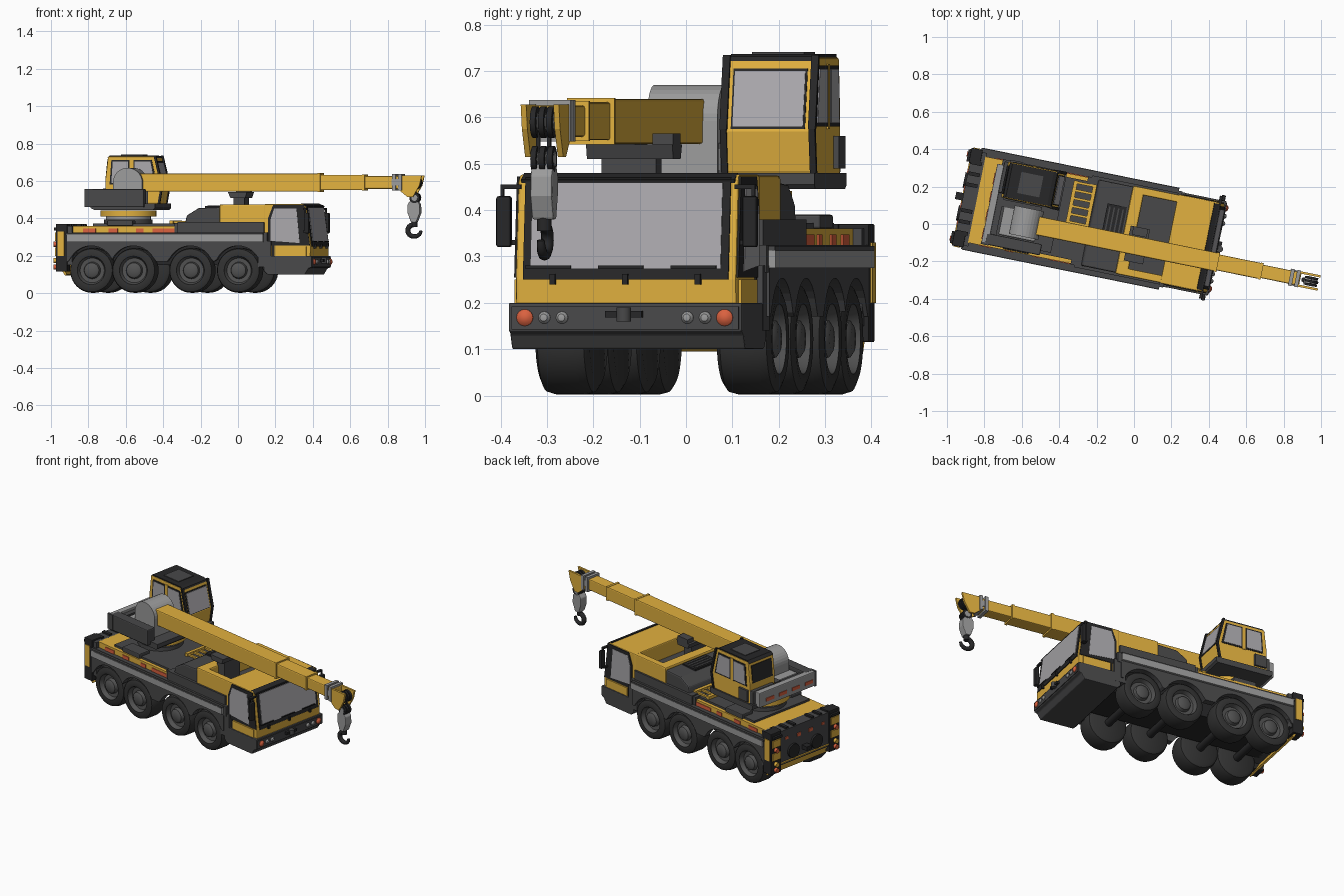
import bpy, bmesh, math
from mathutils import Matrix, Vector

if "Cube" in bpy.data.objects:
    bpy.data.objects.remove(bpy.data.objects["Cube"])

# Truck is modelled along local x (front = +x), then turned to its final heading
ROOT = Matrix.Translation((-0.008, -0.039, 0)) @ Matrix.Rotation(math.radians(-11.5), 4, 'Z')

def mat(name, r, g, b):
    m = bpy.data.materials.new(name)
    m.diffuse_color = (r, g, b, 1)
    m.use_nodes = True
    m.node_tree.nodes["Principled BSDF"].inputs["Base Color"].default_value = m.diffuse_color
    return m

YEL = mat("crane_yellow", 0.76, 0.44, 0.05)
DARK = mat("dark_grey", 0.065, 0.065, 0.067)
BLACK = mat("black", 0.02, 0.02, 0.021)
TYRE = mat("tyre_rubber", 0.032, 0.032, 0.032)
RIM = mat("rim_grey", 0.085, 0.085, 0.085)
LIGHT = mat("light_grey", 0.33, 0.33, 0.33)
GLASS = mat("window_glass", 0.40, 0.39, 0.41)
RED = mat("signal_red", 0.70, 0.12, 0.05)

def finish(name, bm, m, bevel=0, smooth=False):
    bmesh.ops.remove_doubles(bm, verts=bm.verts, dist=1e-6)
    bmesh.ops.recalc_face_normals(bm, faces=bm.faces)
    me = bpy.data.meshes.new(name)
    bm.to_mesh(me)
    bm.free()
    o = bpy.data.objects.new(name, me)
    bpy.context.collection.objects.link(o)
    me.materials.append(m)
    # the operator cab group sits slightly back and to the left
    o.matrix_world = ROOT @ Matrix.Translation((-.025, .008, 0)) if name.startswith("operator") else ROOT
    if bevel:
        b = o.modifiers.new("bevel", 'BEVEL')
        b.width, b.segments, b.limit_method = bevel, 2, 'ANGLE'
    if smooth:
        bpy.ops.object.select_all(action='DESELECT')
        o.select_set(True)
        bpy.context.view_layer.objects.active = o
        bpy.ops.object.shade_smooth_by_angle(angle=math.radians(35))
    return o

def prism(name, pts, v0, v1, m, bevel=0):
    """Side profile (x, z) extruded across the width."""
    bm = bmesh.new()
    f = bm.faces.new([bm.verts.new((x, v0, z)) for x, z in pts])
    r = bmesh.ops.extrude_face_region(bm, geom=[f])
    bmesh.ops.translate(bm, vec=(0, v1 - v0, 0), verts=[g for g in r["geom"] if isinstance(g, bmesh.types.BMVert)])
    return finish(name, bm, m, bevel)

def box(name, x0, x1, y0, y1, z0, z1, m, bevel=0):
    return prism(name, [(x0, z0), (x1, z0), (x1, z1), (x0, z1)], y0, y1, m, bevel)

def lathe(name, prof, c, m, axis='Y', n=40):
    """Profile of (radius, offset) spun round an axis through c."""
    bm = bmesh.new()
    vs = [bm.verts.new((r, 0, h)) for r, h in prof]
    es = [bm.edges.new(p) for p in zip(vs, vs[1:])]
    bmesh.ops.spin(bm, geom=vs + es, cent=(0, 0, 0), axis=(0, 0, 1), angle=2 * math.pi, steps=n)
    rot = Vector({'X': (1, 0, 0), 'Y': (0, 1, 0), '-Y': (0, -1, 0), 'Z': (0, 0, 1)}[axis])
    bmesh.ops.transform(bm, matrix=Matrix.Translation(c) @ rot.to_track_quat('Z', 'Y').to_matrix().to_4x4(), verts=bm.verts)
    return finish(name, bm, m, smooth=True)

def cyl(name, c, r, h, m, axis='Y', n=24):
    return lathe(name, [(0, -h / 2), (r, -h / 2), (r, h / 2), (0, h / 2)], c, m, axis, n)

def side_plate(name, pts, y, s, m, t=0.006):
    return prism(name, pts, s * y, s * (y + t), m)

# Wheels, axles and arched skirts
AX = (-0.74, -0.51, -0.199, 0.061)
for i, ax in enumerate(AX):
    for s, a in ((1, 'Y'), (-1, '-Y')):
        lathe(f"tyre_{i}", [(0, -.12), (.1, -.12), (.115, -.11), (.12, -.09), (.12, -.028), (.114, -.008), (.096, 0), (.076, -.002), (.07, -.02)],
              (ax, s * .26, .122), TYRE, a)
        lathe(f"rim_{i}", [(.075, -.003), (.066, -.028), (.045, -.03), (.04, -.01), (.028, -.002), (0, -.002)], (ax, s * .26, .122), RIM, a)
    cyl(f"axle_{i}", (ax, 0, .122), .022, .36, BLACK)
def skirt_z(x):
    return max([.17] + [.125 + math.sqrt(max(0, .128 ** 2 - (x - a) ** 2)) for a in AX])
xs = [-.88 + i * 1.08 / 72 for i in range(73)]
for s in (1, -1):
    prism("wheel_arch_skirt", [(x, skirt_z(x)) for x in xs] + [(.2, .28), (-.88, .28)], s * .225, s * .264, DARK)
    box("side_rail", -.87, .2, s * .23, s * .278, .275, .313, LIGHT)
    box("front_step", .17, .24, s * .2, s * .258, .14, .28, DARK)

# Chassis and deck
box("chassis", -.9, .25, -.13, .13, .15, .31, BLACK)
box("deck_base", -.9, .22, -.262, .262, .265, .325, DARK)
box("deck_edge", -.88, .2, -.276, .276, .312, .322, DARK)
box("yellow_deck", -.85, -.26, -.235, .235, .32, .36, YEL)
box("deck_walkway", -.74, -.26, -.215, .215, .355, .372, DARK)
for s in (1, -1):
    for x0, x1 in ((-.79, -.72), (-.65, -.6), (-.5, -.46), (-.41, -.27)):
        side_plate("deck_red_marker", [(x0, .324), (x1, .324), (x1, .347), (x0, .347)], .235, s, RED, .004)
    box("deck_locker", -.66, -.52, s * .15, s * .23, .36, .39, DARK, .005)
    box("deck_edge_box", -.27, .2, s * .2, s * .25, .32, .38, DARK)
box("front_deck", -.29, .2, -.24, .24, .32, .375, DARK)

# Engine cover, hatch, and yellow hollow housing behind the driving cab
prism("engine_cover", [(-.235, .37), (-.225, .415), (-.16, .455), (-.04, .46), (-.04, .37)], -.235, .235, DARK, .008)
box("engine_hatch", -.16, -.055, -.06, .12, .455, .466, BLACK)
for i in range(4):
    box("hatch_slat", -.148 + i * .024, -.14 + i * .024, -.045, .105, .466, .468, DARK)
box("housing_rear_wall", -.045, .02, -.24, .24, .37, .475, YEL, .008)
for s in (1, -1):
    box("housing_side_wall", -.03, .21, s * .2, s * .24, .375, .475, YEL, .006)
box("housing_floor", .0, .21, -.21, .21, .37, .38, DARK)
# Ladder lying on the deck
for x in (-.36, -.255):
    box("ladder_rail", x, x + .02, -.03, .205, .372, .39, YEL)
for i in range(6):
    box("ladder_rung", -.36, -.24, -.025 + i * .043, -.012 + i * .043, .376, .386, YEL)

# Driving cab
fx = lambda z: .455 - (z - .25) * .133
prism("driving_cab", [(.2, .19), (.452, .19), (.455, .25), (fx(.465), .465), (.41, .477), (.2, .477)], -.243, .243, YEL, .006)
def screen(name, z0, z1, w, d0, d1, m):
    prism(name, [(fx(z0) + d0, z0), (fx(z0) + d1, z0), (fx(z1) + d1, z1), (fx(z1) + d0, z1)], -w, w, m)
screen("windscreen_frame", .25, .47, .226, -.003, .005, BLACK)
screen("windscreen_glass", .274, .458, .209, 0, .008, GLASS)
for y in (-.16, .0, .16):
    box("wiper_arm", fx(.26), fx(.26) + .014, y - .006, y + .006, .24, .262, BLACK)
    box("wiper_blade", fx(.275) + .002, fx(.275) + .012, y - .06, y + .04, .274, .28, BLACK)
prism("front_visor", [(.395, .472), (.43, .458), (.434, .466), (.40, .48)], -.235, .235, BLACK)
for s in (1, -1):
    side_plate("door_frame", [(.222, .255), (.45, .255), (.42, .472), (.25, .472), (.222, .40)], .241, s, BLACK)
    side_plate("door_glass", [(.235, .28), (.395, .268), (.378, .452), (.255, .452), (.235, .39)], .243, s, GLASS)
    side_plate("lower_door", [(.26, .19), (.43, .19), (.43, .25), (.26, .25)], .24, s, YEL, .01)
    side_plate("door_gap", [(.245, .19), (.256, .19), (.256, .26), (.245, .26)], .24, s, BLACK)
    # Mirrors
    box("mirror", .43, .452, s * .255, s * .287, .32, .43, BLACK, .005)
    for z in (.325, .445):
        box("mirror_arm", .42, .436, s * .235, s * .28, z, z + .01, BLACK)
    box("mirror_post", .428, .436, s * .273, s * .28, .325, .455, BLACK)
# Front bumper with lamps and tow bracket
prism("front_bumper", [(.2, .12), (.22, .1), (.425, .1), (.445, .132), (.462, .138), (.462, .2), (.2, .2)], -.257, .257, DARK, .004)
box("bumper_panel", .46, .466, -.25, .25, .142, .192, DARK)
for s in (1, -1):
    for y, r, m in ((.22, .018, RED), (.177, .013, LIGHT), (.138, .013, LIGHT)):
        lathe("front_lamp", [(0, .012), (r * .6, .01), (r, .003), (r, -.006), (0, -.006)], (.466, s * y, .168), m, 'X', 16)
box("tow_bracket", .46, .482, -.04, .04, .168, .182, BLACK)
cyl("tow_pin", (.478, 0, .175), .016, .03, DARK, 'Z', 16)

# Rear end
box("rear_panel", -.925, -.845, -.255, .255, .15, .36, DARK)
prism("rear_underrun", [(-.93, .165), (-.885, .095), (-.875, .1), (-.915, .172)], -.25, .25, YEL)
for s in (1, -1):
    box("rear_pillar", -.932, -.87, s * .185, s * .266, .115, .37, BLACK, .004)
    for z in (.2, .28):
        prism("rear_warning_stripe", [(-.938, z), (-.93, z), (-.93, z + .045), (-.938, z + .045)], s * .195, s * .258, YEL)
    side_plate("side_warning_stripe", [(-.922, .2), (-.885, .2), (-.885, .33), (-.922, .33)], .266, s, YEL, .004)
    for z, m in ((.14, RED), (.175, YEL), (.262, RED)):
        cyl("rear_lamp", (-.94, s * .23, z), .014, .02, m, 'X', 16)
    cyl("rear_round_port", (-.93, s * .09, .215), .042, .014, BLACK, 'X')
    box("rear_marker", -.93, -.92, s * .03, s * .06, .29, .31, RED)
    box("rear_marker_outer", -.93, -.92, s * .13, s * .15, .30, .315, RED)
    box("rear_tread", -.945, -.925, s * .19, s * .255, .335, .35, BLACK)
    for i in range(3):
        box("rear_rib", -.92, -.86, s * (.06 + i * .06), s * (.08 + i * .06), .358, .37, BLACK)
box("rear_tow_hitch", -.965, -.92, -.02, .02, .2, .225, BLACK)

# Turntable and upper platform
cyl("turntable_base", (-.59, 0, .38), .13, .03, DARK, 'Z', 40)
cyl("turntable_bearing", (-.59, 0, .4), .12, .025, LIGHT, 'Z', 40)
cyl("turntable_ring", (-.59, 0, .426), .15, .03, YEL, 'Z', 40)
prism("upper_platform", [(-.755, .455), (-.735, .445), (-.415, .445), (-.405, .455), (-.405, .48), (-.755, .48)], -.2, .24, DARK)
box("platform_side_wall", -.76, -.46, -.225, -.165, .46, .557, DARK, .006)
box("platform_rear_wall", -.745, -.71, -.2, .2, .47, .54, DARK)
box("winch_housing", -.72, -.5, -.01, .03, .478, .545, DARK)
box("rear_locker", -.745, -.71, .06, .23, .478, .56, DARK, .006)
box("counterweight_bar", -.78, -.742, -.222, .21, .465, .555, LIGHT, .004)
box("counterweight_end", -.782, -.74, -.228, -.215, .462, .557, DARK)
for i in range(4):
    box("counterweight_red_marker", -.784, -.778, -.2 + i * .1, -.14 + i * .1, .49, .51, RED)
arch = [(-.565 + .08 * math.cos(math.radians(a)), .592 + .078 * math.sin(math.radians(a))) for a in range(0, 181, 12)]
prism("winch_cover", [(-.645, .48), (-.485, .48)] + arch, -.145, .01, LIGHT)
box("winch_cover_base", -.70, -.5, -.16, .02, .478, .54, LIGHT, .008)

# Operator cab
def cx(z):
    return -.39 - (z - .57) * .242
prism("operator_cab", [(-.70, .478), (-.405, .478), (-.39, .57), (cx(.73), .73), (-.685, .73), (-.70, .6)], .03, .225, YEL, .006)
prism("operator_cab_roof", [(-.69, .722), (-.425, .722), (-.43, .731), (-.45, .737), (-.675, .737)], .035, .22, BLACK)
box("operator_roof_hatch", -.62, -.5, .07, .185, .735, .741, DARK)
def cab_screen(name, z0, z1, y0, y1, d, m):
    prism(name, [(cx(z0) - .004, z0), (cx(z0) + d, z0), (cx(z1) + d, z1), (cx(z1) - .004, z1)], y0, y1, m)
cab_screen("operator_window_seal", .575, .706, .046, .209, .003, BLACK)
cab_screen("operator_window_front", .58, .70, .05, .205, .006, GLASS)
for y, t in ((.03, -1), (.225, 1)):
    cab_screen("operator_front_pillar", .575, .735, y - .008, y + .008, .008, BLACK)
    prism("operator_lower_pillar", [(-.412, .48), (-.40, .48), (-.383, .575), (-.395, .575)], y - .007, y + .007, BLACK)
    prism("operator_side_seal", [(-.675, .58), (-.415, .58), (-.445, .712), (-.665, .712)], y - .003, y + .003, BLACK)
    prism("operator_door_post", [(-.565, .575), (-.545, .575), (-.545, .715), (-.565, .715)], y - .004, y + .004, YEL)
    prism("operator_side_window", [(-.537, .588), (-.428, .588), (-.452, .704), (-.537, .704)], y - .005, y + .005, GLASS)
    prism("operator_back_side_window", [(-.665, .588), (-.573, .588), (-.573, .704), (-.657, .704)], y - .005, y + .005, GLASS)
prism("operator_rear_window", [(-.703, .6), (-.69, .6), (-.683, .705), (-.692, .705)], .05, .205, BLACK)
box("operator_side_box", -.69, -.62, .225, .237, .49, .56, DARK)

# Telescopic boom
BY = -.072
for i, (x0, x1, w, z0, z1) in enumerate(((-.58, .48, .05, .543, .64), (.4, .72, .043, .551, .633), (.65, .93, .036, .558, .626))):
    box(f"boom_section_{i}", x0, x1, BY - w, BY + w, z0, z1, YEL, .006)
    if i < 2:
        box(f"boom_collar_{i}", x1 - .012, x1 + .002, BY - w - .002, BY + w + .002, z0 - .002, z1 + .002, YEL)
prism("boom_rest_post", [(.01, .385), (.07, .385), (.07, .52), (.01, .52)], BY - .06, BY + .06, DARK)
prism("boom_rest_cradle", [(.0, .51), (.08, .51), (.09, .541), (-.015, .541)], BY - .09, BY + .1, DARK)
box("boom_rest_lug", .0, .08, BY + .054, BY + .1, .53, .565, DARK)

# Boom head, collar, sheaves and hook
for x in (.872, .905):
    box("head_collar", x, x + .02, BY - .046, BY + .046, .548, .638, LIGHT)
box("head_collar_band", .87, .925, BY - .042, BY + .042, .575, .61, LIGHT)
for s in (1, -1):
    prism("head_cheek", [(.9, .56), (.92, .628), (1.033, .628), (1.02, .575), (.985, .515), (.955, .515)], BY + s * .03, BY + s * .042, YEL)
for z, r in ((.59, .034), (.51, .028)):
    for y in (-.018, 0, .018):
        cyl("sheave", (.99, BY + y, z), r, .012, BLACK, 'Y', 20)
        cyl("sheave_hub", (.99, BY + y, z), r * .6, .014, LIGHT, 'Y', 16)
for s in (1, -1):
    box("hoist_rope", .985, .993, BY + s * .012 - .004, BY + s * .012 + .004, .43, .58, BLACK)
prism("hook_block", [(.97, .38), (1.0, .38), (1.02, .43), (1.018, .475), (1.0, .5), (.97, .5), (.952, .475), (.952, .43)], BY - .024, BY + .024, LIGHT, .004)
cyl("hook_swivel", (.985, BY, .375), .016, .04, BLACK, 'Z', 16)
cu = bpy.data.curves.new("hook", 'CURVE')
cu.dimensions, cu.bevel_depth, cu.bevel_resolution = '3D', .014, 2
pts = [(.985, .375)] + [(.985 + .036 * math.cos(math.radians(a)), .335 + .032 * math.sin(math.radians(a))) for a in range(100, 361, 20)]
sp = cu.splines.new('POLY')
sp.points.add(len(pts) - 1)
for i, (p, q) in enumerate(zip(sp.points, pts)):
    p.co = (q[0], BY, q[1], 1)
    p.radius = 1 - .5 * (i / len(pts)) ** 3
cu.use_fill_caps = True
cu.materials.append(BLACK)
hook = bpy.data.objects.new("hook", cu)
bpy.context.collection.objects.link(hook)
hook.matrix_world = ROOT
